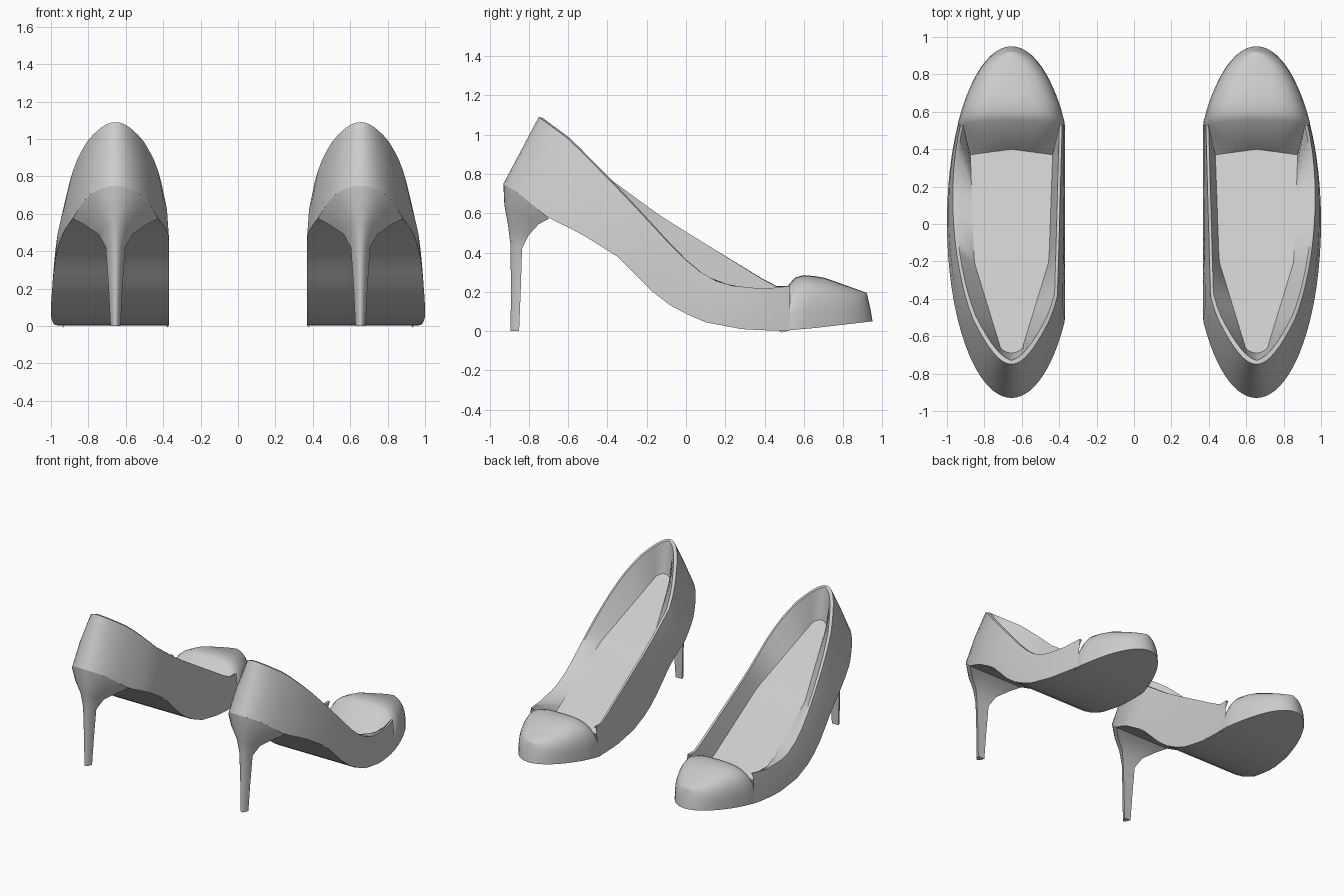
import bpy, bmesh
from math import sin, cos, pi, radians

cube = bpy.data.objects.get("Cube")
if cube:
    bpy.data.objects.remove(cube, do_unlink=True)

grey = bpy.data.materials.new("soft_grey")
grey.use_nodes = True
grey.diffuse_color = (0.6, 0.6, 0.6, 1)
grey.node_tree.nodes["Principled BSDF"].inputs["Base Color"].default_value = (0.6, 0.6, 0.6, 1)

CENTRE = 0.655      # sideways offset of each shoe
VAMP = 2.157        # outline angle where the toe cap begins

# Height and width curves along the shoe, as (y, value)
SOLE = [(-.93, .75), (-.85, .7), (-.7, .575), (-.55, .505), (-.35, .38), (-.15, .18),
        (-.05, .11), (.1, .045), (.3, .007), (.5, .002), (.65, .015), (.95, .05)]
TOP_OUT = [(-.75, 1.09), (-.6, .98), (-.39, .77), (-.2, .57), (-.1, .46), (0, .36),
           (.1, .28), (.2, .235), (.4, .215), (.53, .23)]
TOP_IN = [(-.75, 1.09), (-.6, .98), (-.39, .77), (-.14, .59), (.45, .23), (.53, .23)]
TOP_SCALE = [(-.93, .7), (-.64, .85), (-.2, .89), (.53, .95)]
FLOOR_Z = [(-.69, .85), (-.2, .47), (.37, .09)]
FLOOR_W = [(-.69, .05), (-.2, .2), (.37, .22)]
CAP = [(.53, .285), (.65, .277), (.95, .195)]


def at(keys, v):
    """Piecewise linear lookup."""
    if v <= keys[0][0]:
        return keys[0][1]
    for (a, p), (b, q) in zip(keys, keys[1:]):
        if v <= b:
            return p + (q - p) * (v - a) / (b - a)
    return keys[-1][1]


def spread(a, b, n):
    return [a + (b - a) * i / n for i in range(n + 1)]


def width(th, side):
    """Half width of the outline; the inner side is straighter."""
    w = .345 * max(0, sin(th))
    return w if side > 0 else min(w, .285)


def edge(th, side):
    y = .01 - .94 * cos(th)
    return (side * width(th, side), y, at(SOLE, y))


def wall(th, side):
    """Column of points: sole edge, bulge, topline, lining edge, insole edge."""
    _, y, zb = edge(th, side)
    wb = width(th, side)
    u = (y + .93) / 1.46
    yt = -.75 + 1.28 * u
    wt = wb * at(TOP_SCALE, y)
    zt = at(TOP_OUT if side > 0 else TOP_IN, yt)
    wm, ym = wb * .75 + wt * .25, (y + yt) / 2
    yf = -.69 + 1.06 * u
    wf = min(at(FLOOR_W, yf), wt * .9)
    return [(side * wb, y, zb), (side * wm, ym, (zb + zt) / 2), (side * wt, yt, zt),
            (side * max(0, wt - .015), yt + .02 * (1 - u), zt - .004),
            (side * wf, yf, at(FLOOR_Z, yf))]


def arch(th, scale=1, back=0, drop=0):
    """Boxy dome section of the toe cap."""
    y = .01 - .94 * cos(th)
    zb, h = at(SOLE, y), at(CAP, y) - at(SOLE, y)
    fade = .07 - .1 * (y - .53) / .42
    row = []
    for phi in spread(0, pi, 16):
        s, c = max(0, sin(phi)), cos(phi)
        side = 1 if c >= 0 else -1
        row.append((side * width(th, side) * abs(c) ** .6 * scale,
                    y + fade * s ** .8 - back, zb + h * s ** .65 - drop))
    return row


def grid(bm, rows, closed=False):
    vs = [[bm.verts.new(p) for p in r] for r in rows]
    for a, b in zip(vs, vs[1:]):
        n = len(a)
        for i in range(n if closed else n - 1):
            j = (i + 1) % n
            bm.faces.new((a[i], a[j], b[j], b[i]))
    return vs


def finish(name, bm, shoe, facing=0):
    """Place the part in the left or right shoe and shade it."""
    bmesh.ops.remove_doubles(bm, verts=bm.verts, dist=.0004)
    for v in bm.verts:
        v.co.x = shoe * (v.co.x + CENTRE)
    bmesh.ops.recalc_face_normals(bm, faces=bm.faces)
    bm.normal_update()
    if facing and sum(f.normal.z * f.calc_area() for f in bm.faces) * facing < 0:
        bmesh.ops.reverse_faces(bm, faces=bm.faces)
    me = bpy.data.meshes.new(name)
    bm.to_mesh(me)
    bm.free()
    me.materials.append(grey)
    ob = bpy.data.objects.new(name, me)
    bpy.context.collection.objects.link(ob)
    bpy.ops.object.select_all(action='DESELECT')
    ob.select_set(True)
    bpy.context.view_layer.objects.active = ob
    bpy.ops.object.shade_smooth_by_angle(angle=radians(40))


def build(shoe, label):
    body = spread(0, VAMP, 22)
    toe = spread(VAMP, pi, 10)
    loop = [(t, 1) for t in reversed(body)] + [(t, -1) for t in body[1:]]

    # Quarter and lining in one strip around the foot
    bm = bmesh.new()
    grid(bm, [wall(t, s) for t, s in loop])
    finish(label + "_quarter", bm, shoe)

    # Toe cap, its rolled lip and the inner wall down to the insole
    bm = bmesh.new()
    lip = arch(VAMP, .97, .045, .012)
    yf = .37
    front = [(at(FLOOR_W, yf) * (1 - 2 * i / 16), yf + .03 * (1 - abs(i - 8) / 8),
              at(FLOOR_Z, yf)) for i in range(17)]
    grid(bm, [front, lip] + [arch(t) for t in toe])
    finish(label + "_toe_cap", bm, shoe, 1)

    # Insole
    bm = bmesh.new()
    rows = [[wall(t, 1)[-1], wall(t, -1)[-1]] for t in body]
    grid(bm, rows + [[front[0], front[8]], ])
    bm.faces.new([bm.verts.new(p) for p in (front[0], front[8], front[16])])
    finish(label + "_insole", bm, shoe, 1)

    # Outsole, from the heel breast to the toe tip
    bm = bmesh.new()
    start = 0.72
    grid(bm, [[edge(t, 1), edge(t, -1)] for t in spread(start, pi, 30)])
    finish(label + "_outsole", bm, shoe, -1)

    # Heel: seat outline drawn in towards a slim stem
    bm = bmesh.new()
    seat = [edge(t, 1) for t in spread(start, 0, 10)] + \
           [edge(t, -1) for t in spread(0, start, 10)[1:]]
    a, b = seat[-1], seat[0]
    seat += [tuple(p + (q - p) * k for p, q in zip(a, b)) for k in (.2, .4, .6, .8)]
    half, y0, y1, low = b[0], -.93, b[1], b[2]
    rings = [seat]
    for w, back, breast, z, rise in [(.17, -.925, -.75, .545, .55), (.09, -.907, -.8, .49, .3),
                                     (.052, -.893, -.835, .42, .08), (.037, -.892, -.842, .2, 0),
                                     (.027, -.893, -.85, 0, 0)]:
        rings.append([(x / half * w, back + (breast - back) * (y - y0) / (y1 - y0),
                       z + rise * (h - low)) for x, y, h in seat])
    vs = grid(bm, rings, closed=True)
    bm.faces.new(vs[-1])
    finish(label + "_heel", bm, shoe)


for shoe, label in ((1, "left"), (-1, "right")):
    build(shoe, label)
